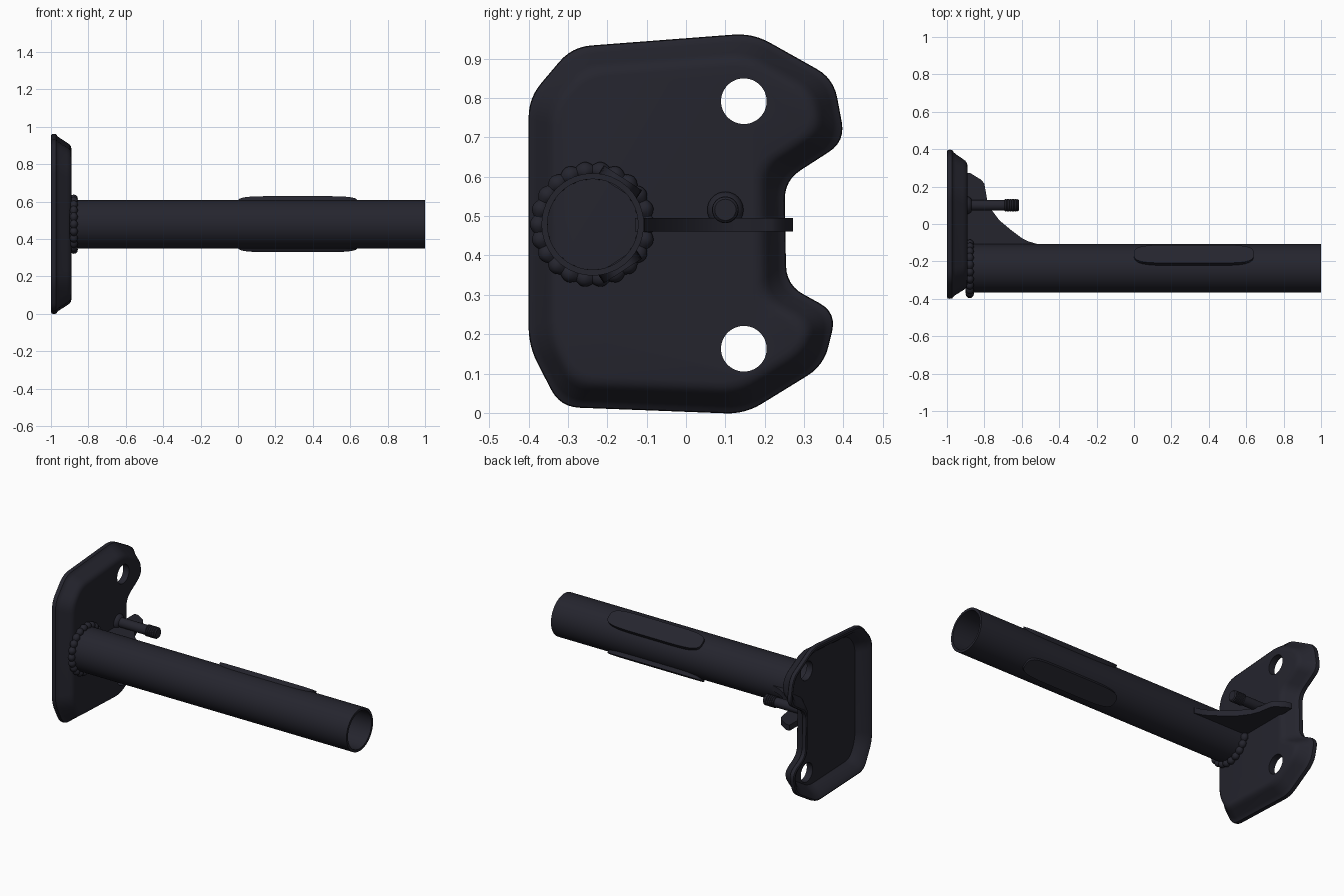
import bpy, bmesh
from math import sin, cos, pi, radians
from mathutils import Vector, Matrix

if "Cube" in bpy.data.objects:
    bpy.data.objects.remove(bpy.data.objects["Cube"])

paint = bpy.data.materials.new("dark_blue_black_paint")
paint.use_nodes = True
colour = (0.018, 0.018, 0.027, 1)
paint.diffuse_color = colour
paint.node_tree.nodes["Principled BSDF"].inputs["Base Color"].default_value = colour

AXIS = Vector((0, -0.237, 0.479))   # tube centre line
FACE = -0.89                        # front face of the plate


def finish(name, bm, angle=35):
    bmesh.ops.recalc_face_normals(bm, faces=bm.faces)
    mesh = bpy.data.meshes.new(name)
    bm.to_mesh(mesh)
    bm.free()
    mesh.materials.append(paint)
    obj = bpy.data.objects.new(name, mesh)
    bpy.context.collection.objects.link(obj)
    smooth(obj, angle)
    return obj


def smooth(obj, angle=35):
    bpy.ops.object.select_all(action='DESELECT')
    obj.select_set(True)
    bpy.context.view_layer.objects.active = obj
    bpy.ops.object.shade_smooth_by_angle(angle=radians(angle))


def loft(bm, rings, closed=False, caps=True):
    """Skin a list of equal-length point rings."""
    loops = [[bm.verts.new(p) for p in ring] for ring in rings]
    n = len(loops[0])
    pairs = list(zip(loops, loops[1:])) + ([(loops[-1], loops[0])] if closed else [])
    for a, b in pairs:
        for i in range(n):
            j = (i + 1) % n
            bm.faces.new((a[i], a[j], b[j], b[i]))
    if caps and not closed:
        bm.faces.new(loops[0])
        bm.faces.new(loops[-1])


def revolve(name, profile, centre, closed=False, n=48, angle=35):
    """Turn (x, radius) points around a line parallel to x."""
    bm = bmesh.new()
    rings = [[(x, centre.y + r * cos(2 * pi * i / n), centre.z + r * sin(2 * pi * i / n))
              for i in range(n)] for x, r in profile]
    loft(bm, rings, closed)
    return finish(name, bm, angle)


def prism(name, points, matrix, depth):
    """Extrude a flat outline along z of the given frame."""
    bm = bmesh.new()
    loft(bm, [[matrix @ Vector((x, y, z)) for x, y in points] for z in (-depth / 2, depth / 2)])
    return finish(name, bm)


# Plate outline (y, z), clockwise from the lower front corner
corners = [Vector(p) for p in (
    (-0.40, 0.17), (-0.40, 0.80), (-0.29, 0.93), (0.17, 0.965), (0.375, 0.85), (0.405, 0.69),
    (0.25, 0.59), (0.255, 0.325), (0.383, 0.255), (0.35, 0.12), (0.15, -0.003), (-0.32, 0.015))]


def outline(x, inset, radius=0.05, steps=6):
    """Inset the outline, then round every corner."""
    n = len(corners)
    moved = []
    for i, p in enumerate(corners):
        a = (p - corners[i - 1]).normalized()
        b = (corners[(i + 1) % n] - p).normalized()
        na, nb = Vector((a.y, -a.x)), Vector((b.y, -b.x))
        moved.append(p + (na + nb) * inset / (1 + na.dot(nb)))
    ring = []
    for i, p in enumerate(moved):
        a, b = moved[i - 1] - p, moved[(i + 1) % n] - p
        a = a.normalized() * min(radius, a.length * 0.45)
        b = b.normalized() * min(radius, b.length * 0.45)
        for k in range(steps + 1):
            t = k / steps
            q = p + a * (1 - t) ** 2 + b * t ** 2
            ring.append((x, q.x, q.y))
    return ring


# Dished mounting plate, open at the back
layers = [(-0.93, 0.075), (-0.95, 0.06), (-0.985, 0.035), (-0.995, 0.018), (-1.0, 0.01),
          (-0.996, 0.002), (-0.985, 0), (-0.972, 0.002), (-0.965, 0.012), (-0.955, 0.02),
          (-0.915, 0.045), (-0.902, 0.054), (-0.893, 0.066), (FACE, 0.08)]
bm = bmesh.new()
loft(bm, [outline(x, d) for x, d in layers])
plate = finish("mounting_plate", bm)

# Bolt holes
for z in (0.163, 0.792):
    cutter = revolve("hole_cutter", [(-1.1, 0.058), (-0.8, 0.058)], Vector((0, 0.147, z)))
    cutter.hide_render = True
    mod = plate.modifiers.new("hole", 'BOOLEAN')
    mod.operation, mod.solver, mod.object = 'DIFFERENCE', 'EXACT', cutter
    bpy.context.view_layer.objects.active = plate
    bpy.ops.object.modifier_apply(modifier=mod.name)
    bpy.data.objects.remove(cutter)
smooth(plate)

# Hollow tube
revolve("tube", [(-0.9, 0.13), (1, 0.13), (1, 0.115), (-0.9, 0.115)], AXIS, closed=True, n=64)

# Lumpy weld bead around the tube foot
bm = bmesh.new()
rings = []
for i in range(132):
    a = 2 * pi * i / 132
    lump = 0.6 + 0.4 * abs(cos(11 * a))
    ring = []
    for k in range(12):
        b = 2 * pi * k / 12
        r = 0.137 + 0.023 * lump * cos(b)
        ring.append((-0.878 + 0.022 * lump * sin(b), AXIS.y + r * cos(a), AXIS.z + r * sin(a)))
    rings.append(ring)
loft(bm, rings, closed=True)
finish("weld_bead", bm, 50)

# Two long rounded pads on the rear upper and rear lower sides of the tube
half_l, half_w = 0.32, 0.058
pad = []
for k in range(40):
    c, s = cos(2 * pi * (k + 0.5) / 40), sin(2 * pi * (k + 0.5) / 40)
    pad.append((half_l * abs(c) ** 0.35 * (1 if c > 0 else -1),
                half_w * abs(s) ** 0.6 * (1 if s > 0 else -1)))
for name, tilt in (("upper_pad", 57), ("lower_pad", -57)):
    frame = (Matrix.Translation(AXIS + Vector((0.32, 0, 0)))
             @ Matrix.Rotation(radians(tilt - 90), 4, 'X') @ Matrix.Translation((0, 0, 0.126)))
    prism(name, pad, frame, 0.03)

# Gusset web between tube and plate
web = [(-0.9, -0.13), (-0.9, 0.272), (-0.875, 0.272), (-0.815, 0.235), (-0.8, 0.215),
       (-0.785, 0.13), (-0.765, 0.08), (-0.72, 0.02), (-0.66, -0.03), (-0.6, -0.075),
       (-0.565, -0.093), (-0.52, -0.106), (-0.52, -0.13)]
prism("gusset", web, Matrix.Translation((0, 0, 0.478)), 0.035)

# Stud with collar and threaded tip
stud = [(-0.9, 0.046), (-0.885, 0.046), (-0.873, 0.038), (-0.868, 0.029), (-0.692, 0.029)]
for i in range(5):
    stud += [(-0.69 + i * 0.013, 0.034), (-0.682 + i * 0.013, 0.034), (-0.679 + i * 0.013, 0.03)]
stud += [(-0.622, 0.033), (-0.616, 0.027)]
revolve("stud", stud, Vector((0, 0.1, 0.516)), n=32)
